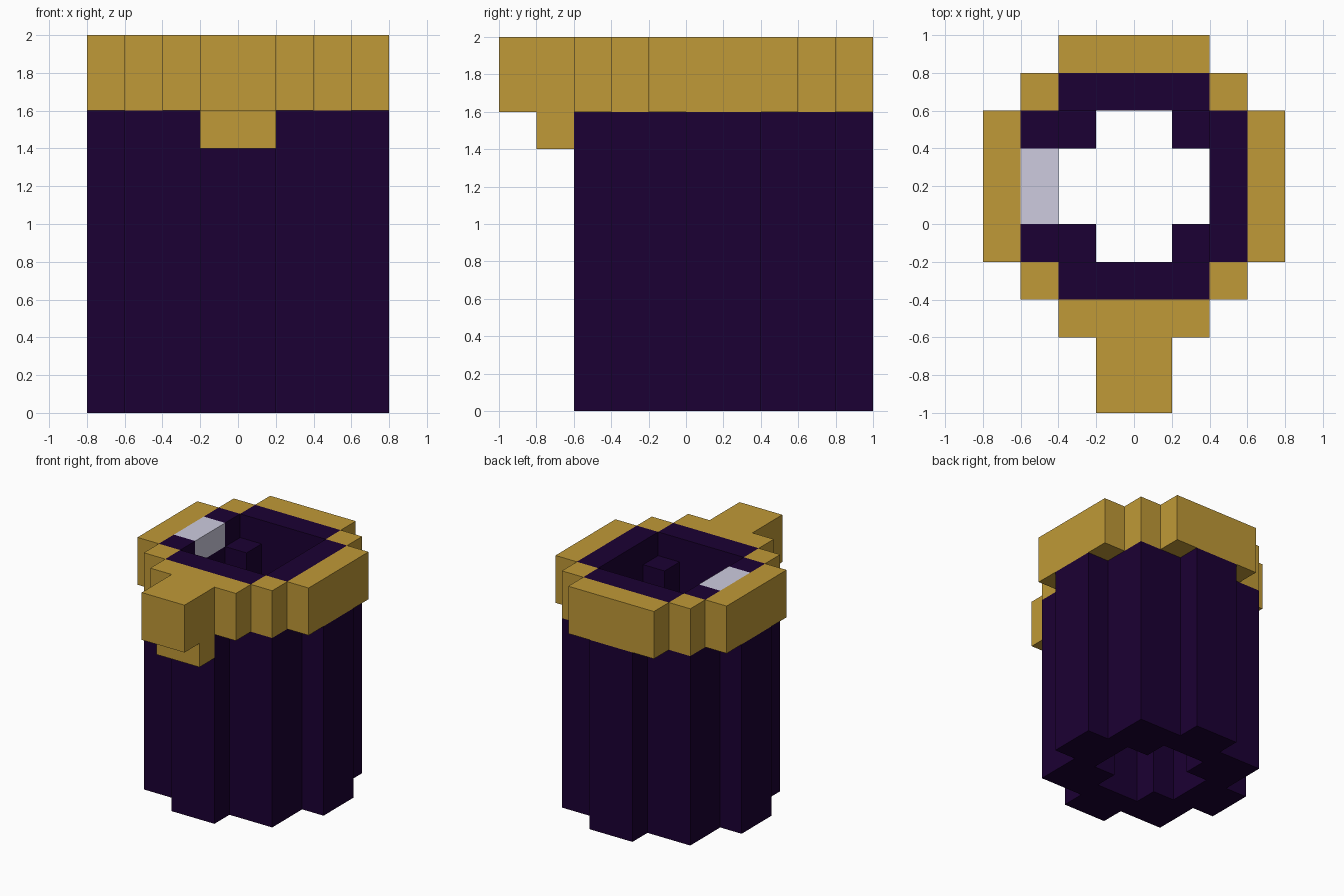
import bpy, bmesh
from mathutils import Vector

cube = bpy.data.objects.get("Cube")
if cube:
    bpy.data.objects.remove(cube)

CELL = 0.2       # block size
AXIS_Y = 0.2     # the vessel's own centre, set back from the spout


def material(name, rgb):
    mat = bpy.data.materials.new(name)
    mat.use_nodes = True
    mat.diffuse_color = (*rgb, 1)
    mat.node_tree.nodes["Principled BSDF"].inputs["Base Color"].default_value = (*rgb, 1)
    return mat


gold = material("gold", (0.525, 0.32, 0.038))
purple = material("dark purple", (0.011, 0.0, 0.033))
silver = material("pale silver", (0.61, 0.6, 0.74))


def block_solid(name, mat, inside):
    """Build the outer skin of every grid cell whose centre passes the rule."""
    cells = {(i, j, k) for i in range(-5, 5) for j in range(-5, 5) for k in range(10)
             if inside(*((n + 0.5) * CELL for n in (i, j, k)))}
    bm = bmesh.new()
    for cell in cells:
        centre = Vector(cell) + Vector((0.5, 0.5, 0.5))
        for axis in range(3):
            for sign in (-1, 1):
                step = [0, 0, 0]
                step[axis] = sign
                if tuple(c + s for c, s in zip(cell, step)) in cells:
                    continue
                n = Vector(step)
                u = Vector([float(a == (axis + 1) % 3) for a in range(3)])
                v = n.cross(u)
                corners = (-u - v, u - v, u + v, v - u)
                bm.faces.new([bm.verts.new((centre + (n + c) / 2) * CELL) for c in corners])
    bmesh.ops.remove_doubles(bm, verts=bm.verts, dist=0.001)
    bmesh.ops.dissolve_limit(bm, angle_limit=0.01, verts=bm.verts, edges=bm.edges)
    mesh = bpy.data.meshes.new(name)
    bm.to_mesh(mesh)
    bm.free()
    mesh.materials.append(mat)
    obj = bpy.data.objects.new(name, mesh)
    bpy.context.collection.objects.link(obj)


def reach(x, y):
    """Larger and smaller distance from the vessel's centre."""
    dx, dy = abs(x), abs(y - AXIS_Y)
    return max(dx, dy), min(dx, dy)


def lip_outline(x, y):
    a, b = reach(x, y)
    return a < 0.6 and a + b < 0.9


def in_inlay(x, y, z):
    return -0.6 < x < -0.4 and 0 < y < 0.4 and z > 1.8


# Square wall with a raised panel per side, stepped bore and wider mouth
def in_body(x, y, z):
    a, b = reach(x, y)
    if z < 1.6:
        return (a < 0.6 or (b < 0.2 and a < 0.8)) and a + b > 0.5
    bore = a + b < 0.5 if z < 1.8 else a < 0.4
    return lip_outline(x, y) and not bore and not in_inlay(x, y, z)


# Gold band around the lip
def in_rim(x, y, z):
    a, b = reach(x, y)
    return z > 1.6 and a < 0.8 and a + b < 1.1 and not lip_outline(x, y)


# Spout with a short bracket beneath
def in_spout(x, y, z):
    return abs(x) < 0.2 and y < -0.6 and (z > 1.6 or (z > 1.4 and y > -0.8))


block_solid("body", purple, in_body)
block_solid("rim", gold, in_rim)
block_solid("spout", gold, in_spout)
block_solid("lip_inlay", silver, in_inlay)
